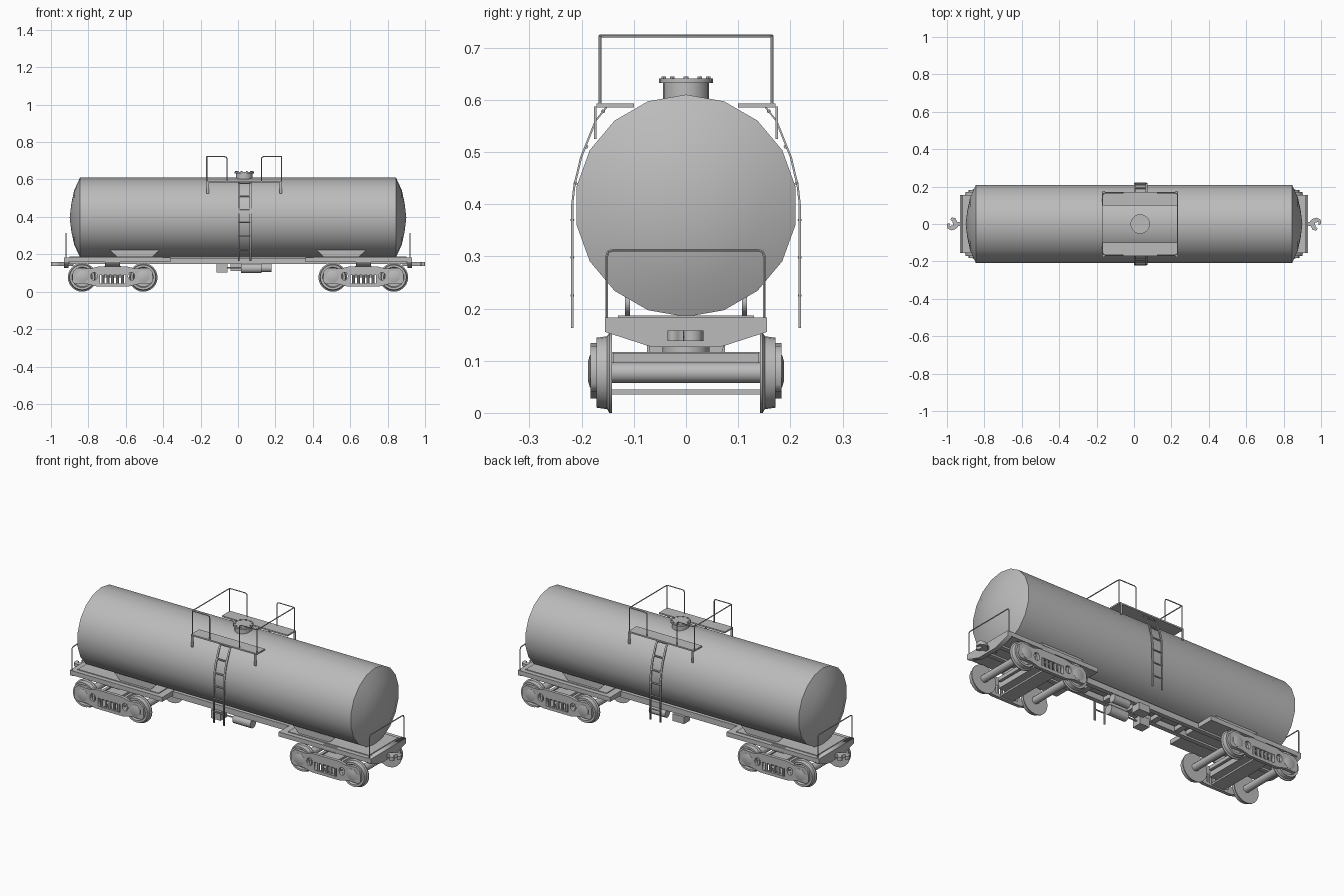
import bpy, bmesh, math
from mathutils import Matrix, Vector

if "Cube" in bpy.data.objects:
    bpy.data.objects.remove(bpy.data.objects["Cube"])

grey = bpy.data.materials.new("plain grey")
grey.use_nodes = True
grey.diffuse_color = (0.5, 0.5, 0.5, 1)
grey.node_tree.nodes["Principled BSDF"].inputs["Base Color"].default_value = (0.5, 0.5, 0.5, 1)

AXES = {"x": Matrix(((0, 0, 1, 0), (1, 0, 0, 0), (0, 1, 0, 0), (0, 0, 0, 1))),
        "y": Matrix.Rotation(math.pi / 2, 4, "X"),
        "z": Matrix.Identity(4)}


def finish(name, bm, smooth=False):
    bmesh.ops.remove_doubles(bm, verts=bm.verts, dist=0.00005)
    bmesh.ops.recalc_face_normals(bm, faces=bm.faces)
    me = bpy.data.meshes.new(name)
    bm.to_mesh(me)
    bm.free()
    me.materials.clear()
    me.materials.append(grey)
    ob = bpy.data.objects.new(name, me)
    bpy.context.collection.objects.link(ob)
    if smooth:
        bpy.ops.object.select_all(action="DESELECT")
        ob.select_set(True)
        bpy.context.view_layer.objects.active = ob
        bpy.ops.object.shade_smooth_by_angle(angle=math.radians(35))
    return ob


def box(name, x, y, z):
    bm = bmesh.new()
    size = Matrix.Diagonal((x[1] - x[0], y[1] - y[0], z[1] - z[0], 1))
    mid = Matrix.Translation((sum(x) / 2, sum(y) / 2, sum(z) / 2))
    bmesh.ops.create_cube(bm, size=1, matrix=mid @ size)
    return finish(name, bm)


def lathe(name, profile, centre, axis, sides, start=0.0):
    """Revolve (radius, height) points around an axis through centre."""
    bm = bmesh.new()
    rings = []
    for r, h in profile:
        rings.append([bm.verts.new((r * math.cos(start + math.tau * i / sides),
                                    r * math.sin(start + math.tau * i / sides), h)) for i in range(sides)])
    for a, b in zip(rings, rings[1:]):
        for i in range(sides):
            j = (i + 1) % sides
            bm.faces.new((a[i], a[j], b[j], b[i]))
    for ring, (r, h) in ((rings[0], profile[0]), (rings[-1], profile[-1])):
        if r > 0.001:
            bm.faces.new(ring)
    bmesh.ops.dissolve_degenerate(bm, dist=0.00005, edges=bm.edges)
    bm.transform(Matrix.Translation(centre) @ AXES[axis])
    return finish(name, bm, True)


def rod(name, centre, axis, r, half, sides=12):
    return lathe(name, [(r, -half), (r, half)], centre, axis, sides)


def curve_mesh(name, loops, cyclic, matrix, smooth, **settings):
    cu = bpy.data.curves.new(name, "CURVE")
    for key, value in settings.items():
        setattr(cu, key, value)
    for pts in loops:
        sp = cu.splines.new("POLY")
        sp.points.add(len(pts) - 1)
        sp.use_cyclic_u = cyclic
        for p, co in zip(sp.points, pts):
            p.co = (*co, 0, 1) if len(co) == 2 else (*co, 1)
    tmp = bpy.data.objects.new(name, cu)
    bm = bmesh.new()
    me = bpy.data.meshes.new_from_object(tmp)
    bm.from_mesh(me)
    bpy.data.objects.remove(tmp)
    bpy.data.curves.remove(cu)
    bpy.data.meshes.remove(me)
    bm.transform(matrix)
    return finish(name, bm, smooth)


def plate(name, loops, axis, centre, half):
    """Extruded outline; further loops become holes."""
    return curve_mesh(name, loops, True, Matrix.Translation(centre) @ AXES[axis], False,
                      dimensions="2D", fill_mode="BOTH", extrude=half)


def tube(name, pts, r=0.003, bend=0.012):
    """Round bar along a path with bent corners."""
    pts = [Vector(p) for p in pts]
    path = [pts[0]]
    for a, b, c in zip(pts, pts[1:], pts[2:]):
        d, e = b + (a - b).normalized() * bend, b + (c - b).normalized() * bend
        path += [d, (d + e) / 4 + b / 2, e]
    path.append(pts[-1])
    return curve_mesh(name, [path], False, Matrix.Identity(4), True, dimensions="3D",
                      bevel_depth=r, bevel_resolution=1, use_fill_caps=True)


def oval(cx, cz, rx, rz, n=10):
    return [(cx + rx * math.cos(math.tau * i / n), cz + rz * math.sin(math.tau * i / n)) for i in range(n)]


def rect(a, b, c, d):
    return [(a, c), (b, c), (b, d), (a, d)]


def mirrored(half):
    return half + [(-u, v) for u, v in reversed(half)]


# Tank shell with dished ends
R = 0.213
half = [(0, -0.9), (0.075, -0.891), (0.145, -0.876), (R, -0.845)]
lathe("tank", half + [(r, -h) for r, h in reversed(half)], (0, 0, 0.397), "x", 18, math.pi / 2)

# Hatch, lid and bolts
MX = 0.033
lathe("hatch", [(0.044, 0.58), (0.044, 0.632), (0.052, 0.632), (0.052, 0.641), (0.04, 0.641)],
      (MX, 0, 0), "z", 20)
for i in range(10):
    a = math.tau * i / 10
    rod("hatch_bolt", (MX + 0.045 * math.cos(a), 0.045 * math.sin(a), 0.642), "z", 0.005, 0.003, 6)

# Walkways, brackets, guard rails and ladders beside the hatch
for s in (-1, 1):
    box("walkway", (MX - 0.203, MX + 0.203), sorted((s * 0.1, s * 0.172)), (0.585, 0.593))
    for e in (-1, 1):
        x = MX + e * 0.195
        box("walkway_bracket", (x - 0.006, x + 0.006), sorted((s * 0.172, s * 0.176)), (0.525, 0.587))
        tube("corner_post", [(MX + e * 0.2, s * 0.165, 0.59), (MX + e * 0.2, s * 0.165, 0.722)])
    arc = [(0.155, 0.585), (0.175, 0.56), (0.203, 0.49), (0.216, 0.435), (0.22, 0.4), (0.22, 0.163)]
    outline = arc + [(y - 0.004, z) for y, z in reversed(arc)]
    for x in (0.004, 0.066):
        plate("ladder_rail", [[(s * y, z) for y, z in outline]], "x", (x, 0, 0), 0.005)
    for y, z in ((0.161, 0.578), (0.193, 0.51), (0.214, 0.44), (0.22, 0.37), (0.22, 0.298), (0.22, 0.225)):
        rod("ladder_rung", (0.035, s * (y - 0.002), z), "x", 0.004, 0.031, 6)

for e in (-1, 1):
    outer, inner = MX + e * 0.2, MX + e * 0.092
    tube("guard_rail", [(inner, -0.165, 0.59), (inner, -0.165, 0.722), (outer, -0.165, 0.722),
                        (outer, 0.165, 0.722), (inner, 0.165, 0.722), (inner, 0.165, 0.59)])

# Centre sill with cross members
for s in (-1, 1):
    box("sill_beam", (-0.9, 0.9), sorted((s * 0.035, s * 0.06)), (0.148, 0.18))
for x in (-0.3, -0.15, 0, 0.15, 0.3):
    box("sill_cross_member", (x - 0.015, x + 0.015), (-0.06, 0.06), (0.152, 0.176))

# Brake gear under the sill
box("brake_box", (-0.115, -0.055), (-0.075, -0.02), (0.103, 0.15))
rod("brake_cylinder", (0.07, -0.045, 0.125), "x", 0.026, 0.055, 16)
rod("brake_rod", (-0.02, -0.045, 0.127), "x", 0.004, 0.05, 8)
box("brake_valve", (-0.04, 0.03), (0.02, 0.075), (0.11, 0.15))
rod("air_tank", (0.13, 0.05, 0.127), "x", 0.022, 0.05, 16)

beam = mirrored([(-0.155, 0.183), (-0.155, 0.155), (-0.065, 0.126)])
frame_outline = mirrored([(0.08, 0.134), (0.12, 0.124), (0.19, 0.128), (0.213, 0.108), (0.216, 0.055),
                          (0.2, 0.04), (0.14, 0.042), (0.085, 0.028)])
frame_holes = [oval(e * 0.1, 0.083, 0.018, 0.022) for e in (-1, 1)] + [rect(-0.068, 0.068, 0.045, 0.09)]
claw = [(0.88, -0.012), (0.945, -0.012), (0.955, -0.032), (0.975, -0.035), (0.982, -0.022), (0.97, -0.016),
        (0.968, 0.008), (0.985, 0.01), (0.988, -0.006), (1.0, 0), (0.998, 0.024), (0.975, 0.034),
        (0.952, 0.026), (0.94, 0.012), (0.88, 0.012)]

for e in (-1, 1):
    # End deck, beams, saddles, railing and coupler
    box("end_deck", sorted((e * 0.36, e * 0.93)), (-0.155, 0.155), (0.158, 0.183))
    box("deck_pad", sorted((e * 0.4, e * 0.9)), (-0.13, 0.13), (0.183, 0.187))
    plate("end_beam", [beam], "x", (e * 0.918, 0, 0), 0.012)
    plate("body_bolster", [beam], "x", (e * 0.67, 0, 0), 0.04)
    for s in (-1, 1):
        plate("saddle", [[(e * 0.685, 0.222), (e * 0.42, 0.222), (e * 0.46, 0.185), (e * 0.645, 0.185)]],
              "y", (0, s * 0.112, 0), 0.005)
    tube("end_railing", [(e * 0.92, -0.152, 0.18), (e * 0.92, -0.152, 0.312),
                         (e * 0.92, 0.15, 0.312), (e * 0.92, 0.15, 0.18)])
    plate("coupler", [[(e * x, e * y) for x, y in claw]], "z", (0, 0, 0.148), 0.01)

    # Bogie: bolster, wheels, axles and side frames
    cx = e * 0.67
    box("bogie_bolster", (cx - 0.05, cx + 0.05), (-0.165, 0.165), (0.075, 0.117))
    rod("bogie_pivot", (cx, 0, 0.125), "z", 0.045, 0.012, 16)
    box("spring_plank", (cx - 0.04, cx + 0.04), (-0.165, 0.165), (0.035, 0.045))
    for w in (-1, 1):
        wx = cx + w * 0.163
        rod("axle", (wx, 0, 0.077), "y", 0.02, 0.16)
        box("brake_beam", (wx - w * 0.095 - 0.008, wx - w * 0.095 + 0.008), (-0.14, 0.14), (0.095, 0.115))
        for s in (-1, 1):
            lathe("wheel", [(0.077, -s * 0.142), (0.077, -s * 0.147), (0.07, -s * 0.151), (0.067, -s * 0.172),
                            (0.055, -s * 0.172), (0.05, -s * 0.163), (0.03, -s * 0.163)],
                  (wx, 0, 0.077), "y", 24)
            lathe("journal_cap", [(0.034, -s * 0.175), (0.034, -s * 0.184), (0.02, -s * 0.188)],
                  (wx, 0, 0.08), "y", 8, math.pi / 8)
    for s in (-1, 1):
        plate("side_frame", [[(cx + u, v) for u, v in loop] for loop in [frame_outline] + frame_holes],
              "y", (0, s * 0.174, 0), 0.009)
        for i in range(-2, 3):
            rod("spring", (cx + i * 0.026, s * 0.172, 0.067), "z", 0.008, 0.024, 8)
